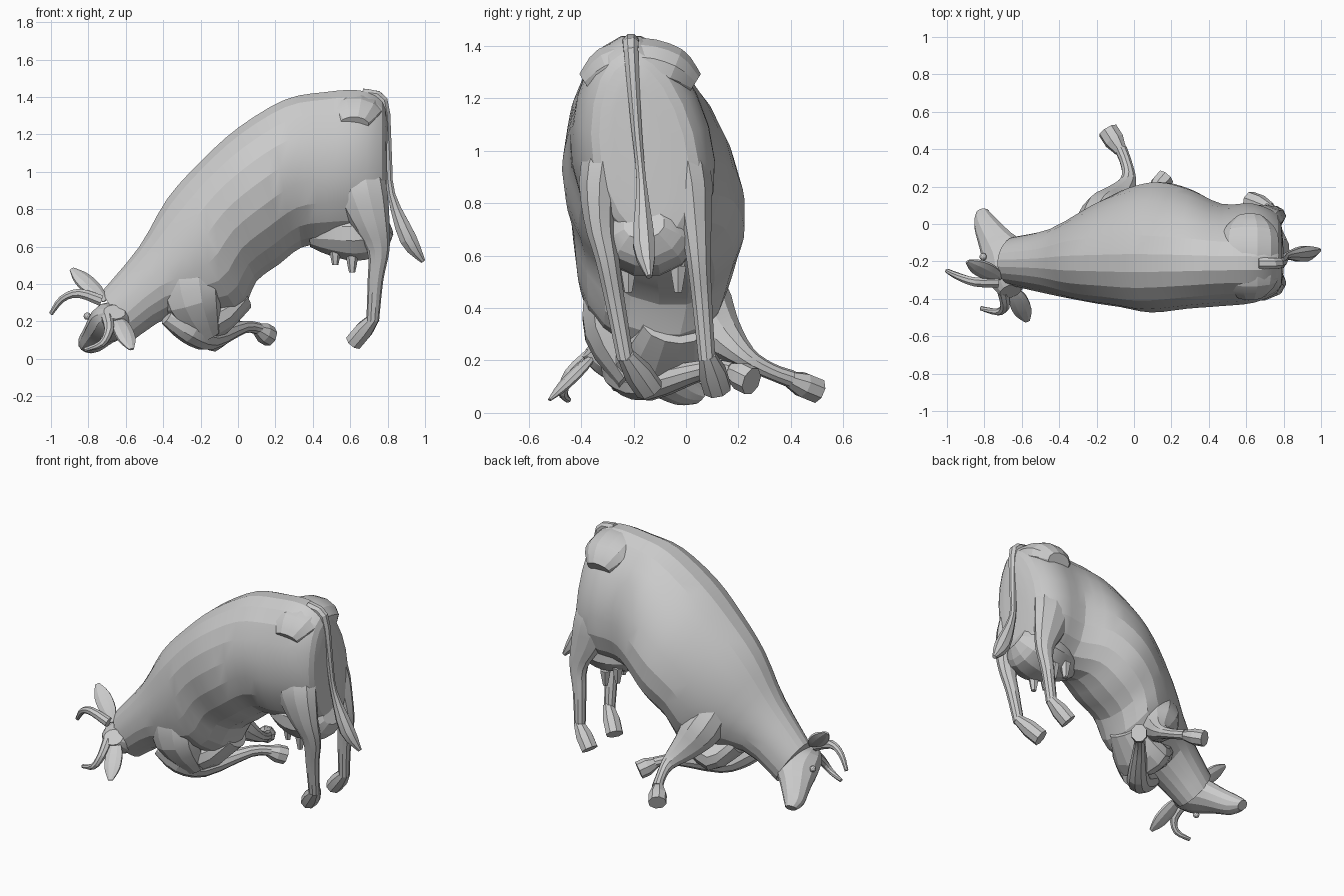
import bpy, bmesh, math
from mathutils import Vector

if "Cube" in bpy.data.objects:
    bpy.data.objects.remove(bpy.data.objects["Cube"])

hide = bpy.data.materials.new("plain grey")
hide.use_nodes = True
grey = (.6, .6, .6, 1)
hide.diffuse_color = grey
hide.node_tree.nodes["Principled BSDF"].inputs["Base Color"].default_value = grey

# Directions of the turned head: towards its upper ear, and out of its brow
across = Vector((-.5, .5, .7)).normalized()
brow = Vector((-.8, -.4, -.2)).normalized()
side_axis = Vector((0, 1, 0))
length_axis = Vector((1, 0, 0))
up_axis = Vector((0, 0, 1))


def blend(before, start, end, after, t):
    """Smooth curve from start to end, steered by the neighbouring points."""
    leave, arrive = (end - before) / 2, (after - start) / 2
    ease = t * t * (3 - 2 * t)
    return (start.lerp(end, ease) + leave * t * (1 - t) ** 2
            - arrive * t * t * (1 - t))


def smooth_sections(keys, steps):
    """Fill in sections between the given ones."""
    result = []
    last = len(keys) - 1
    for index in range(last):
        nearby = (keys[max(index - 1, 0)], keys[index],
                  keys[index + 1], keys[min(index + 2, last)])
        for step in range(steps):
            result.append([blend(*vectors, step / steps) for vectors in zip(*nearby)])
    return result + [keys[last]]


def loft(name, keys, sides=10, steps=3, egg=0):
    """Skin oval sections (centre, side, up); egg narrows the upper half."""
    bm = bmesh.new()
    rings = []
    for centre, side, up in smooth_sections(keys, steps):
        ring = []
        for corner in range(sides):
            angle = math.tau * (corner + .5) / sides
            width = math.cos(angle) * (1 - egg * math.sin(angle))
            ring.append(bm.verts.new(centre + side * width + up * math.sin(angle)))
        rings.append(ring)
    for ring, following in zip(rings, rings[1:]):
        for corner in range(sides):
            beside = (corner + 1) % sides
            bm.faces.new((ring[corner], ring[beside], following[beside], following[corner]))
    bm.faces.new(rings[0])
    bm.faces.new(rings[-1])
    bmesh.ops.recalc_face_normals(bm, faces=bm.faces)
    mesh = bpy.data.meshes.new(name)
    bm.to_mesh(mesh)
    bm.free()
    mesh.materials.append(hide)
    part = bpy.data.objects.new(name, mesh)
    bpy.context.collection.objects.link(part)
    bpy.context.view_layer.objects.active = part
    part.select_set(True)
    bpy.ops.object.shade_smooth_by_angle(angle=math.radians(15))
    part.select_set(False)


def tube(name, rows, wide=side_axis, depth=1, **options):
    """Loft along a path of x, y, z, radius; depth scales the second radius."""
    points = [Vector(row[:3]) for row in rows]
    keys = []
    for index, point in enumerate(points):
        ahead = points[min(index + 1, len(points) - 1)]
        along = (ahead - points[max(index - 1, 0)]).normalized()
        side = (wide - along * along.dot(wide)).normalized()
        radius = rows[index][3]
        keys.append((point, side * radius, along.cross(side) * radius * depth))
    loft(name, keys, **options)


def taper(name, points, radius, **options):
    """Tube that narrows steadily to a point."""
    count = len(points)
    tube(name, [(*point, radius * (1 - index / count) ** .7)
                for index, point in enumerate(points)], **options)


def hoof(name, ankle, toe, wide=side_axis):
    """Pastern and hoof flaring from the ankle to the toe."""
    ankle, toe = Vector(ankle), Vector(toe)
    tube(name, [(*ankle.lerp(toe, t), .034 + .022 * min(t * 2, 1)) for t in (0, .5, 1)],
         wide, .9, sides=8, steps=1)


# Trunk and neck: top x and z, bottom x and z, centre y, half width
ridge = -.21
trunk = [
    (.8, 1.26, .79, .72, -.17, .1),
    (.77, 1.38, .77, .64, -.16, .2),
    (.65, 1.44, .63, .62, -.16, .26),
    (.46, 1.43, .48, .61, -.17, .27),
    (.25, 1.39, .34, .59, -.14, .31),
    (0, 1.24, .22, .5, -.13, .34),
    (-.2, 1.06, .1, .41, -.13, .31),
    (-.38, .86, 0, .25, -.15, .27),
    (-.53, .6, -.34, .23, -.2, .18),
    (-.73, .36, -.57, .09, -.2, .13),
]
sections = []
for top_x, top_z, low_x, low_z, middle, width in trunk:
    top = Vector((top_x, ridge, top_z))
    low = Vector((low_x, 2 * middle - ridge, low_z))
    sections.append(((top + low) / 2, side_axis * width, (top - low) / 2))
loft("trunk", sections, sides=20, egg=.1)

# Broad hip bones under the rump
tube("hips", [(.62, -.38, 1.25, .08), (.62, -.3, 1.3, .15), (.62, -.17, 1.33, .16),
              (.62, -.05, 1.3, .15), (.62, .03, 1.25, .08)], length_axis, .65, sides=12)

# Head, turned towards the left flank with the brow facing forward
skull = [(-.66, -.36, .25, .05, .06), (-.66, -.28, .23, .1, .12), (-.67, -.19, .19, .11, .14),
         (-.73, -.1, .14, .085, .1), (-.79, 0, .08, .066, .065), (-.81, .06, .06, .035, .035)]
loft("head", [(Vector((x, y, z)), across * width, brow * depth)
              for x, y, z, width, depth in skull], sides=12)
eyes = Vector((-.7, -.19, .18)) + brow * .07
for sign, label in ((1, "upper"), (-1, "lower")):
    bpy.ops.mesh.primitive_ico_sphere_add(
        subdivisions=2, radius=.02, location=eyes + across * sign * .09)
    eye = bpy.context.object
    eye.name = label + "_eye"
    eye.data.materials.append(hide)
    eye.select_set(False)

# Horns
taper("upper_horn", [(-.73, -.31, .31), (-.85, -.31, .35), (-.94, -.28, .32), (-1, -.25, .24)],
      .032, sides=8)
taper("lower_horn", [(-.7, -.36, .22), (-.69, -.44, .15), (-.73, -.47, .08), (-.82, -.45, .05)],
      .032, wide=length_axis, sides=8)

# Leaf shaped ears
for label, root, tip in (("upper", (-.71, -.29, .31), (-.89, -.2, .48)),
                         ("lower", (-.65, -.34, .23), (-.57, -.52, .05))):
    root, tip = Vector(root), Vector(tip)
    tube(label + "_ear", [(*root.lerp(tip, t), .015 + .045 * math.sin(math.pi * t))
                          for t in (0, .3, .7, 1)], brow, .4, sides=8)

# Hind legs: x, z, half width, half depth, and how far the hip tucks inward
profile = [(.62, 1.2, .05, .1, .1), (.64, .95, .085, .15, .02), (.7, .74, .065, .11, 0),
           (.75, .58, .048, .06, 0), (.735, .42, .04, .042, 0), (.72, .2, .034, .034, 0)]
for label, hip, ankle, toe in (("right", -.34, -.23, -.14), ("left", .03, .08, .12)):
    inward = math.copysign(1, -.15 - hip)
    sections = []
    for x, z, width, depth, tuck in profile:
        y = hip + (ankle - hip) * max(0, .8 - z) / .6 + tuck * inward
        sections.append((Vector((x, y, z)), side_axis * width, length_axis * depth))
    loft(label + "_hind_leg", sections)
    hoof(label + "_hind_hoof", (.73, ankle, .22), (.62, toe, .09))

# Left foreleg stretched out sideways
tube("left_foreleg", [(-.24, -.06, .62, .09), (-.16, .04, .43, .13), (-.09, .13, .3, .09),
                      (-.03, .23, .21, .045), (-.04, .32, .16, .032), (-.07, .4, .13, .034)],
     length_axis)
hoof("left_fore_hoof", (-.07, .39, .13), (-.14, .5, .085), length_axis)

# Right foreleg folded beneath the chest
tube("right_shoulder", [(-.25, -.18, .72, .06), (-.27, -.26, .5, .12),
                        (-.24, -.28, .3, .11), (-.16, -.21, .12, .05)], depth=1.4)
tube("right_foreleg", [(-.38, -.28, .23, .05), (-.26, -.24, .16, .08), (-.15, -.14, .11, .065),
                       (.03, .09, .17, .035), (.11, .18, .16, .034)], up_axis)
hoof("right_fore_hoof", (.1, .17, .16), (.17, .25, .12), up_axis)

# Brisket under the chest
tube("brisket", [(-.3, -.14, .3, .12), (-.15, -.1, .21, .18), (.02, -.05, .33, .12)],
     depth=.65, sides=12)

# Udder and teats
tube("udder", [(.38, -.15, .66, .08), (.48, -.15, .67, .15), (.62, -.15, .67, .19),
               (.74, -.15, .69, .17), (.8, -.16, .72, .08)], depth=.8, sides=12)
for label, y in (("right", -.22), ("left", -.03)):
    for end, x, tip in (("front", .52, .5), ("rear", .61, .46)):
        taper(label + "_" + end + "_teat", [(x, y, tip + .1), (x, y, tip + .05), (x, y, tip)],
              .035, sides=6)

# Tail with its tuft
tube("tail", [(.66, -.21, 1.41, .035), (.77, -.21, 1.38, .03), (.8, -.19, 1.1, .022),
              (.82, -.17, .88, .02), (.91, -.16, .64, .045), (.99, -.14, .52, .012)],
     depth=1.1, sides=8)
